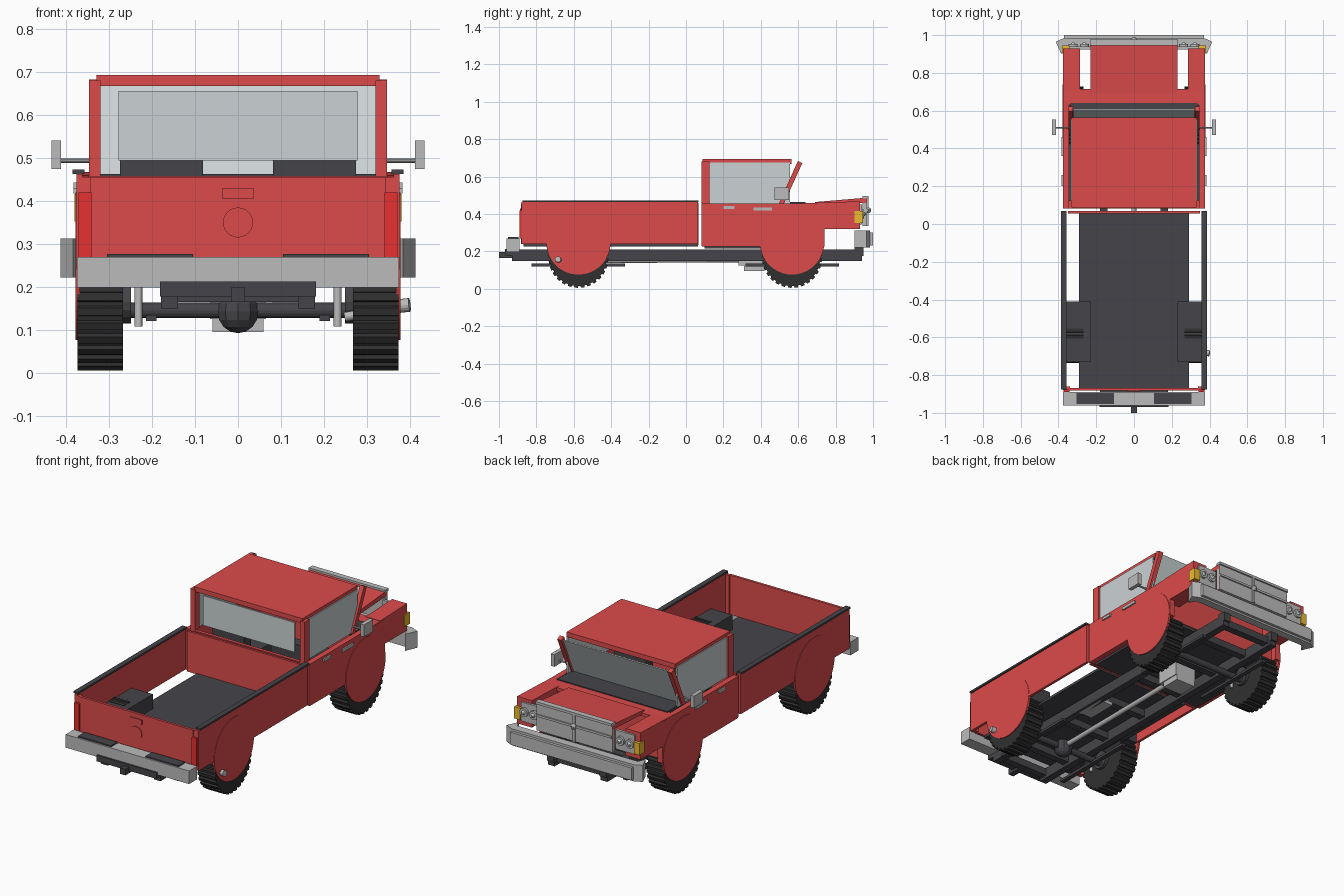
import bpy, bmesh, math
from mathutils import Vector

if "Cube" in bpy.data.objects:
    bpy.data.objects.remove(bpy.data.objects["Cube"])


def mat(name, c):
    m = bpy.data.materials.new(name)
    m.diffuse_color = (*c, 1)
    m.use_nodes = True
    m.node_tree.nodes["Principled BSDF"].inputs["Base Color"].default_value = m.diffuse_color
    return m


RED = mat("red_paint", (0.72, 0.07, 0.07))
LAMP = mat("tail_red", (0.8, 0.03, 0.03))
DARK = mat("dark_frame", (0.06, 0.06, 0.068))
TYRE = mat("rubber", (0.03, 0.03, 0.03))
GLASS = mat("glass", (0.6, 0.65, 0.66))
AMBER = mat("amber", (0.85, 0.5, 0.03))
SILVER = mat("silver", (0.5, 0.5, 0.5))


def finish(name, bm, m):
    bmesh.ops.recalc_face_normals(bm, faces=bm.faces)
    me = bpy.data.meshes.new(name)
    bm.to_mesh(me)
    bm.free()
    me.materials.append(m)
    o = bpy.data.objects.new(name, me)
    bpy.context.collection.objects.link(o)
    return o


def box(name, x, y, z, m, both=False):
    """Box from ranges; both=True adds the mirrored copy at -x."""
    bm = bmesh.new()
    for s in ((1, -1) if both else (1,)):
        r = bmesh.ops.create_cube(bm, size=1)
        for v in r["verts"]:
            v.co = Vector((s * (x[0] + (v.co.x + .5) * (x[1] - x[0])),
                           y[0] + (v.co.y + .5) * (y[1] - y[0]),
                           z[0] + (v.co.z + .5) * (z[1] - z[0])))
    return finish(name, bm, m)


def prism(name, pts, axis, a, b, m, both=False):
    """Extrude a 2D outline along x (points are y,z) or z (points are x,y)."""
    bm = bmesh.new()
    for s in ((1, -1) if both else (1,)):
        rings = []
        for t in (a, b):
            co = [(s * t, p, q) if axis == "x" else (s * p, q, t) for p, q in pts]
            rings.append([bm.verts.new(c) for c in co])
        n = len(pts)
        for r in rings:
            bm.faces.new(r)
        for i in range(n):
            j = (i + 1) % n
            bm.faces.new((rings[0][i], rings[0][j], rings[1][j], rings[1][i]))
    return finish(name, bm, m)


def rod(name, p, q, r, m, n=16, both=False):
    bm = bmesh.new()
    for s in ((1, -1) if both else (1,)):
        a, b = Vector((s * p[0], p[1], p[2])), Vector((s * q[0], q[1], q[2]))
        d = b - a
        M = d.to_track_quat("Z", "Y").to_matrix().to_4x4()
        M.translation = (a + b) / 2
        bmesh.ops.create_cone(bm, cap_ends=True, segments=n, radius1=r, radius2=r,
                              depth=d.length, matrix=M)
    return finish(name, bm, m)


def ball(name, c, r, m, u=10, v=8):
    bm = bmesh.new()
    bmesh.ops.create_uvsphere(bm, u_segments=u, v_segments=v, radius=r)
    bmesh.ops.translate(bm, verts=bm.verts, vec=c)
    return finish(name, bm, m)


# --- wheels, axles, arch discs
for tag, wy in (("rear", -.575), ("front", .567)):
    N = 28
    prof = []
    for i in range(N):
        for f, r in ((0, .15), (.3, .15), (.4, .16), (.9, .16)):
            t = 2 * math.pi * (i + f) / N
            prof.append((wy + r * math.cos(t), .165 + r * math.sin(t)))
    prism(tag + "_tyres", prof, "x", .268, .374, TYRE, True)
    rod(tag + "_hubs", (.25, wy, .165), (.27, wy, .165), .05, DARK, both=True)
    rod(tag + "_arch_discs", (.368, wy, .248), (.379, wy, .248), .172, RED, 40, True)
    rod(tag + "_axle", (-.27, wy, .145), (.27, wy, .145), .018, DARK)
    box(tag + "_leaf_springs", (.19, .215), (wy - .25, wy + .25), (.12, .134), DARK, True)
    rod(tag + "_shocks", (.232, wy - .05, .108), (.232, wy - .05, .2), .009, SILVER, both=True)
ball("differential", (0, -.575, .142), .05, DARK)

# --- ladder frame and driveline
box("frame_rails", (.14, .18), (-.93, .94), (.15, .21), DARK, True)
for i, y in enumerate((-.9, -.72, -.4, -.1, .2, .48, .72, .9)):
    box(f"crossmember_{i}", (-.18, .18), (y - .02, y + .02), (.165, .205), DARK)
rod("driveshaft", (0, -.55, .15), (0, .3, .155), .013, SILVER)
box("gearbox", (-.065, .065), (.28, .42), (.125, .2), SILVER)
box("sump", (-.06, .06), (.31, .42), (.095, .125), SILVER)
box("muffler", (.08, .165), (-.25, -.08), (.15, .19), SILVER)
rod("exhaust_pipe", (.25, -.66, .13), (.37, -.68, .15), .011, SILVER)
rod("exhaust_tip", (.365, -.68, .154), (.4, -.685, .158), .016, SILVER)

# --- cargo bed
box("bed_floor", (-.29, .29), (-.87, .065), (.225, .24), DARK)
box("bed_sides", (.362, .377), (-.88, .065), (.24, .463), RED, True)
box("bed_rails", (.358, .386), (-.875, .068), (.463, .473), DARK, True)
box("bed_front_panel", (-.35, .35), (.056, .068), (.235, .458), RED)
box("wheel_boxes", (.23, .36), (-.73, -.41), (.235, .32), DARK, True)
box("tailgate", (-.345, .345), (-.882, -.868), (.24, .456), RED)
box("tailgate_handle", (-.036, .036), (-.887, -.88), (.405, .43), RED)
rod("tailgate_disc", (0, -.886, .35), (0, -.88, .35), .035, RED, 24)
box("corner_posts", (.34, .374), (-.878, -.86), (.24, .456), RED, True)
box("tail_lights", (.342, .372), (-.89, -.876), (.27, .42), LAMP, True)

# --- rear bumper and hitch
box("rear_bumper", (-.375, .375), (-.96, -.89), (.198, .27), SILVER)
box("step_pads", (.105, .305), (-.952, -.896), (.27, .277), DARK, True)
box("hitch_bar", (-.182, .182), (-.968, -.93), (.178, .212), DARK)
box("hitch_receiver", (-.016, .016), (-1.0, -.92), (.165, .198), DARK)

# --- cab lower body
box("cab_sides", (.345, .376), (.085, .74), (.227, .456), RED, True)
box("cab_back", (-.375, .375), (.082, .1), (.23, .456), RED)
box("cab_floor", (-.345, .345), (.1, .7), (.215, .232), DARK)
box("firewall", (-.345, .345), (.69, .705), (.23, .45), RED)
box("cowl", (-.375, .375), (.63, .715), (.44, .458), RED)
box("dashboard", (-.335, .335), (.5, .64), (.445, .463), DARK)
box("seat_backs", (.082, .275), (.17, .23), (.25, .495), DARK, True)
box("seat_cushions", (.082, .275), (.23, .42), (.25, .33), DARK, True)
box("door_handles", (.374, .384), (.36, .46), (.418, .434), SILVER, True)
box("side_latches", (.374, .384), (.2, .26), (.428, .443), SILVER, True)

# --- cab upper body
box("roof", (-.33, .33), (.088, .565), (.668, .694), RED)
box("rear_pillars", (.32, .347), (.082, .125), (.455, .681), RED, True)
prism("windscreen_pillars", [(.497, .458), (.522, .452), (.622, .672), (.598, .683)],
      "x", .322, .347, RED, True)
prism("windscreen", [(.51, .46), (.516, .458), (.609, .668), (.602, .67)],
      "x", -.32, .32, GLASS)
box("rear_window", (-.278, .278), (.092, .1), (.494, .657), GLASS)
box("side_windows", (.328, .336), (.122, .555), (.456, .675), GLASS, True)
rod("mirror_arms", (.345, .51, .494), (.415, .51, .494), .005, SILVER, 10, True)
box("mirrors", (.413, .435), (.472, .552), (.475, .541), SILVER, True)

# --- bonnet and front wings
prism("bonnet", [(.69, .445), (.69, .464), (.965, .487), (.965, .46)], "x", -.23, .23, RED)
prism("front_wings", [(.7, .32), (.7, .46), (.93, .468), (.93, .32)], "x", .285, .375, RED, True)

# --- grille and lamps
box("grille", (-.23, .23), (.945, .968), (.335, .494), SILVER)
box("grille_frame_top", (-.232, .232), (.945, .976), (.482, .496), SILVER)
box("grille_bar", (-.228, .228), (.965, .975), (.414, .426), SILVER)
box("grille_post", (-.007, .007), (.965, .975), (.335, .485), SILVER)
ball("grille_boss", (0, .975, .42), .015, SILVER)
box("lamp_panels", (.23, .345), (.925, .94), (.345, .45), SILVER, True)
for i, x in enumerate((.263, .322)):
    rod(f"headlamps_{i}", (x, .935, .4), (x, .952, .4), .024, SILVER, 20, True)
    ball(f"lamp_lens_right_{i}", (x, .95, .4), .012, GLASS)
    ball(f"lamp_lens_left_{i}", (-x, .95, .4), .012, GLASS)
box("side_markers", (.345, .381), (.902, .946), (.352, .416), AMBER, True)

# --- front bumper with swept ends
prism("front_bumper", [(-.37, .985), (.37, .985), (.414, .965), (.385, .9), (.365, .94),
                       (-.365, .94), (-.385, .9), (-.414, .965)], "z", .222, .313, SILVER)
box("bumper_face", (-.37, .37), (.98, 1.0), (.232, .3), SILVER)
box("bumper_brackets", (.14, .18), (.9, .95), (.175, .228), DARK, True)
